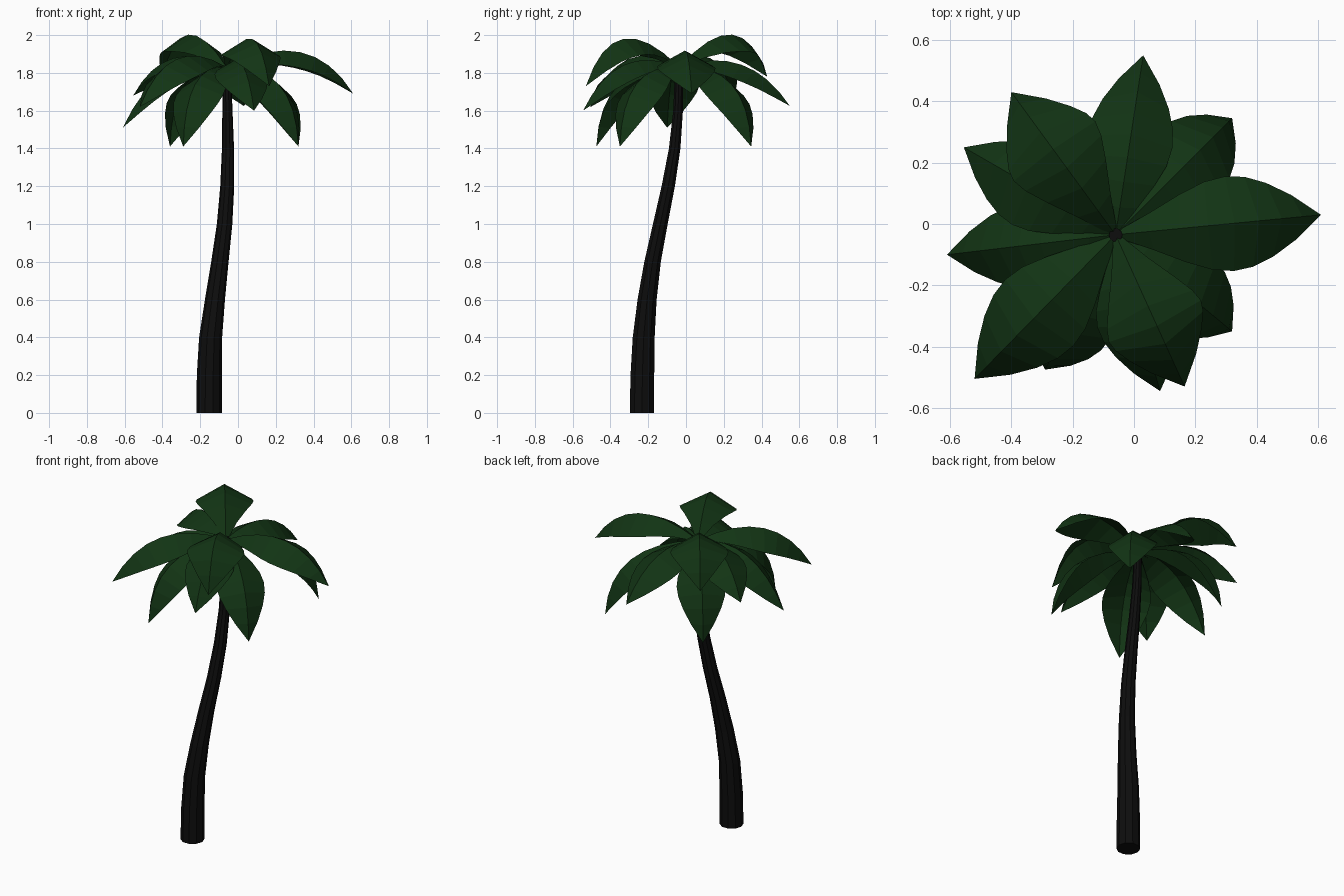
import bpy, bmesh, math
from mathutils import Vector

cube = bpy.data.objects.get("Cube")
if cube:
    bpy.data.objects.remove(cube)


def material(name, rgb):
    m = bpy.data.materials.new(name)
    m.use_nodes = True
    m.diffuse_color = (*rgb, 1)
    bsdf = next(n for n in m.node_tree.nodes if n.type == 'BSDF_PRINCIPLED')
    bsdf.inputs["Base Color"].default_value = (*rgb, 1)
    bsdf.inputs["Roughness"].default_value = 0.9
    return m


def finish(bm, name, mat):
    bmesh.ops.recalc_face_normals(bm, faces=bm.faces)
    mesh = bpy.data.meshes.new(name)
    bm.to_mesh(mesh)
    bm.free()
    mesh.materials.append(mat)
    ob = bpy.data.objects.new(name, mesh)
    bpy.context.collection.objects.link(ob)
    return ob


leaf_green = material("leaf green", (0.006, 0.034, 0.007))
bark = material("dark bark", (0.004, 0.004, 0.004))

# Trunk: horizontal rings swept along a leaning S curve (x, y, z, radius)
RINGS = [(-.153, -.233, 0, .068), (-.152, -.231, .2, .066), (-.145, -.224, .4, .061),
         (-.122, -.206, .6, .053), (-.096, -.177, .8, .046), (-.071, -.136, 1.0, .041),
         (-.057, -.094, 1.2, .037), (-.053, -.06, 1.4, .032), (-.056, -.042, 1.6, .027),
         (-.06, -.036, 1.84, .022)]
SIDES = 10
bm = bmesh.new()
loops = []
for x, y, z, r in RINGS:
    angles = [math.tau * i / SIDES for i in range(SIDES)]
    loops.append([bm.verts.new((x + r * math.cos(a), y + r * math.sin(a), z)) for a in angles])
for low, high in zip(loops, loops[1:]):
    for i in range(SIDES):
        j = (i + 1) % SIDES
        bm.faces.new((low[i], low[j], high[j], high[i]))
bm.faces.new(loops[0])
bm.faces.new(loops[-1])
finish(bm, "trunk", bark)

# Leaves: folded blades along a drooping arc from the crown
CROWN = Vector((-.06, -.035, 1.83))
WIDTHS = [.06, .4, .72, .93, 1, .95, .78, .48, 0]


def leaf(name, tip, reach, lift, half_width):
    tip = Vector(tip)
    control = CROWN.lerp(tip, reach)
    control.z = lift
    out = Vector((tip.x - CROWN.x, tip.y - CROWN.y, 0)).normalized()
    side = Vector((0, 0, 1)).cross(out)
    bm = bmesh.new()
    rows = []
    for i, w in enumerate(WIDTHS):
        t = i / (len(WIDTHS) - 1)
        a, b = CROWN.lerp(control, t), control.lerp(tip, t)
        p = a.lerp(b, t)
        normal = (b - a).normalized().cross(side)
        w *= half_width
        drop = normal * w * 0.55
        if w:
            spots = (p + side * w - drop, p, p - side * w - drop)
        else:
            spots = (p,)
        rows.append([bm.verts.new(s) for s in spots])
    for m, n in zip(rows, rows[1:]):
        for k in range(2):
            if len(n) == 3:
                bm.faces.new((m[k], m[k + 1], n[k + 1], n[k]))
            else:
                bm.faces.new((m[k], m[k + 1], n[0]))
    ob = finish(bm, name, leaf_green)
    # Blades face upwards
    if sum(f.normal.z * f.area for f in ob.data.polygons) < 0:
        ob.data.flip_normals()


# Two high arching leaves
leaf("high_leaf_back", (-.40, .43, 1.78), .7, 2.2, .165)
leaf("high_leaf_front", (.165, -.53, 1.73), .7, 2.18, .165)

# Six spreading leaves
leaf("leaf_left", (.61, .03, 1.69), .66, 2.06, .155)
leaf("leaf_back", (.03, .55, 1.625), .62, 1.96, .14)
leaf("leaf_right_back", (-.555, .25, 1.68), .65, 2.0, .14)
leaf("leaf_right", (-.61, -.10, 1.51), .65, 1.93, .14)
leaf("leaf_right_front", (-.52, -.505, 1.62), .66, 2.02, .155)
leaf("leaf_front", (.085, -.545, 1.60), .65, 1.97, .14)

# Four low hanging leaves
for name, x, y in (("left_front", .32, -.35), ("right_front", -.29, -.475),
                   ("left_back", .32, .345), ("right_back", -.36, .345)):
    leaf("low_leaf_" + name, (x, y, 1.41), .95, 1.86, .14)
